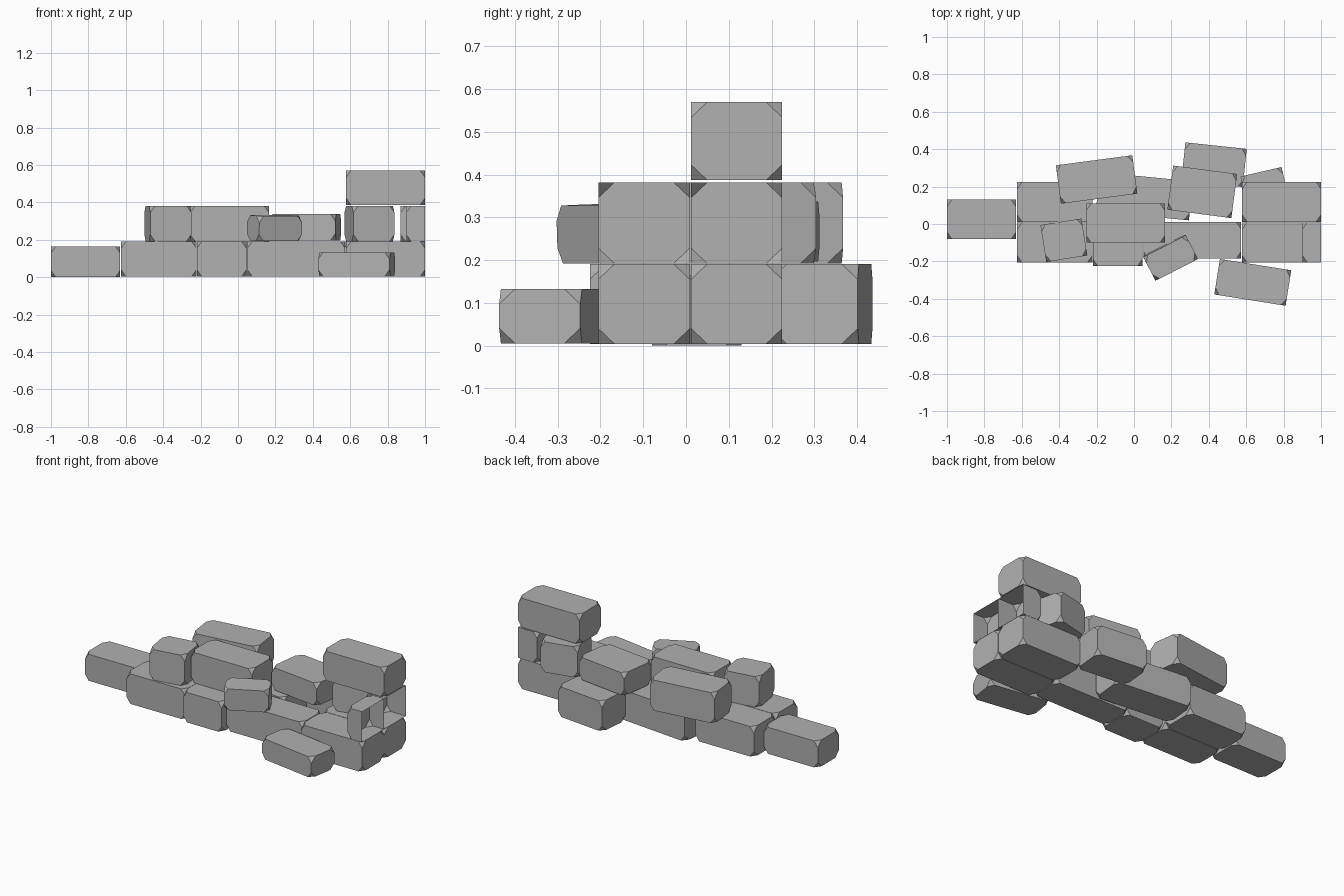
import bpy, bmesh
from math import radians
from mathutils import Matrix

if "Cube" in bpy.data.objects:
    bpy.data.objects.remove(bpy.data.objects["Cube"])

CHIP = (0.026, 0.038, 0.036)  # size of the chipped corners along each axis

stone = bpy.data.materials.new("stone")
stone.diffuse_color = (0.44, 0.44, 0.44, 1.0)
stone.use_nodes = True
stone.node_tree.nodes["Principled BSDF"].inputs["Base Color"].default_value = stone.diffuse_color


def block(name, cx, cy, z0, z1, length, depth, turn=0.0, tilt=0.0, cut=None):
    """Stone block with its eight corners cut off; cut leaves it open at local x."""
    size = (length, depth, z1 - z0)
    bm = bmesh.new()
    bmesh.ops.create_cube(bm, size=1.0)
    bmesh.ops.scale(bm, vec=[s / c for s, c in zip(size, CHIP)], verts=bm.verts)
    bmesh.ops.bevel(bm, geom=bm.verts[:], offset=1.0, offset_type='OFFSET',
                    segments=1, affect='VERTICES')
    bmesh.ops.scale(bm, vec=CHIP, verts=bm.verts)
    if cut is not None:
        bmesh.ops.bisect_plane(bm, geom=bm.verts[:] + bm.edges[:] + bm.faces[:],
                               plane_co=(cut, 0, 0), plane_no=(1, 0, 0),
                               clear_outer=True)
    mesh = bpy.data.meshes.new(name)
    bm.to_mesh(mesh)
    bm.free()
    mesh.materials.append(stone)
    ob = bpy.data.objects.new(name, mesh)
    bpy.context.collection.objects.link(ob)
    ob.matrix_world = (Matrix.Translation((cx, cy, (z0 + z1) / 2))
                       @ Matrix.Rotation(radians(turn), 4, 'Z')
                       @ Matrix.Rotation(radians(tilt), 4, 'X'))
    return ob


def span(name, x0, x1, y0, y1, z0, z1, cut=None):
    """Straight block given by its extents."""
    return block(name, (x0 + x1) / 2, (y0 + y1) / 2, z0, z1, x1 - x0, y1 - y0, cut=cut)


# Bottom course, straight blocks
G, T = 0.004, 0.191
span("end_block", -1.0, -0.63, -0.08, 0.13, 0.0, 0.165)
span("base_front_left", -0.625, -0.222, -0.205, 0.009, G, T)
span("base_back_left", -0.625, -0.222, 0.012, 0.225, G, T)
span("base_front_half", -0.22, 0.045, -0.225, -0.012, G, T)
span("base_front_long", 0.05, 0.573, -0.184, 0.01, G, T)
span("base_front_right", 0.578, 1.0, -0.205, 0.009, G, T)
span("base_back_right", 0.578, 1.0, 0.012, 0.225, G, T)

# Bottom course, shifted blocks
block("base_back_long", 0.055, 0.148, G, T, 0.50, 0.21, -5.5)
block("base_pushed_out", 0.428, 0.317, G, T, 0.33, 0.205, -6)
block("fallen_block", 0.635, -0.312, 0.005, 0.133, 0.386, 0.192, -9)

# Second course
M, U = 0.192, 0.382
span("middle_block", -0.255, 0.165, -0.1, 0.11, M, U)
block("middle_front_left", -0.375, -0.087, M, U, 0.222, 0.20, 9)
block("middle_back_left", -0.2, 0.238, M, U, 0.412, 0.207, 7.5)
block("loose_thin_block", 0.365, 0.172, 0.197, 0.337, 0.345, 0.238, -7.5)
block("loose_small_block", 0.195, -0.18, 0.195, 0.33, 0.256, 0.143, 27, 2)
block("middle_turned_half", 0.703, 0.177, M, U, 0.225, 0.21, 13)

# Half blocks at the right end, hollow and open on the cut side
span("middle_right_front", 0.90, 1.1, -0.205, 0.009, M, U, cut=0.0)
span("middle_right_back", 0.87, 1.13, 0.012, 0.225, M, U, cut=0.0)

# Top course
span("top_block", 0.578, 1.0, 0.012, 0.225, 0.387, 0.57)
